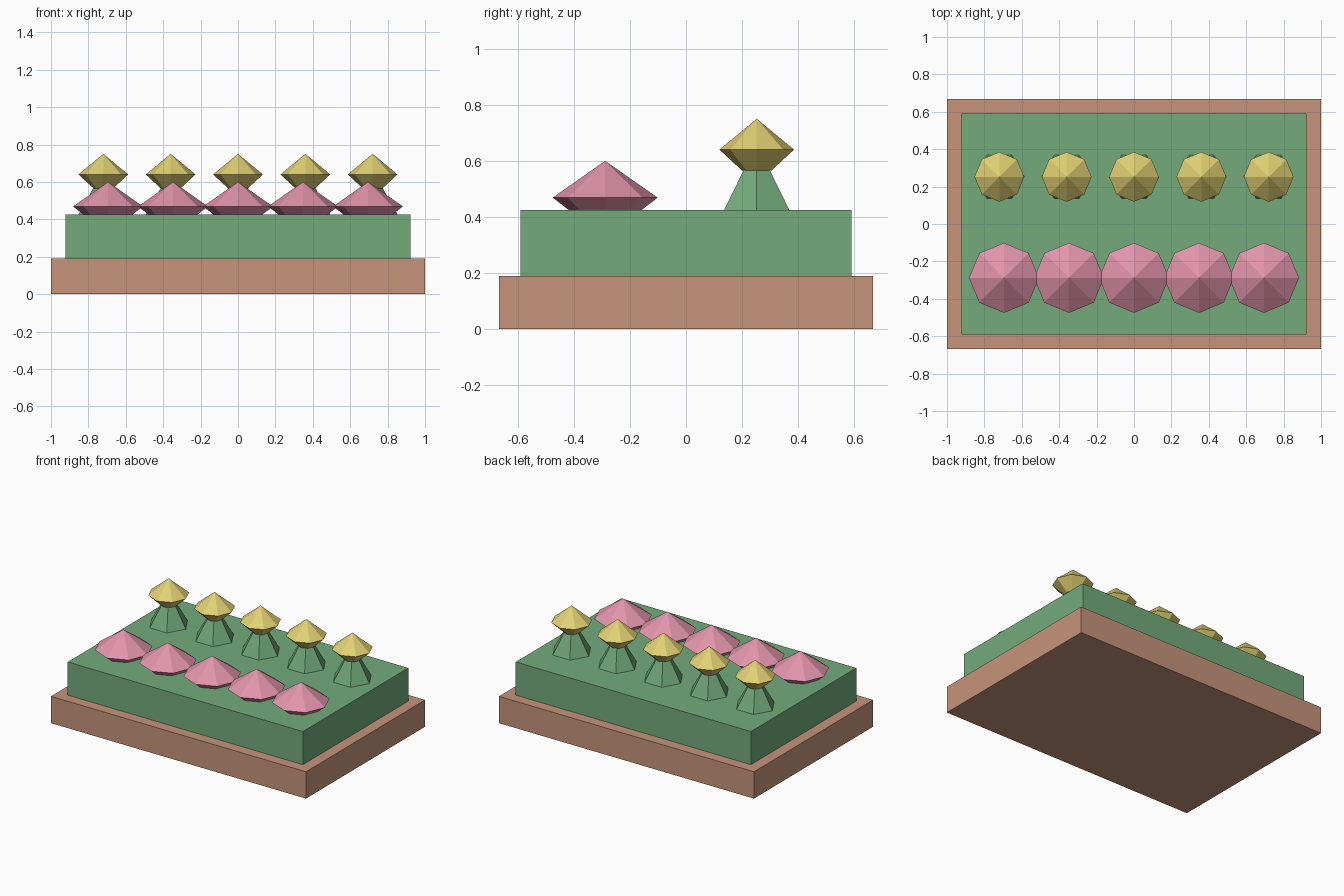
import bpy, bmesh
from math import cos, sin, tau

cube = bpy.data.objects.get("Cube")
if cube:
    bpy.data.objects.remove(cube, do_unlink=True)


def material(name, rgb):
    """Flat material from an 8-bit display colour, stored as linear."""
    colour = [((c / 255 + 0.055) / 1.055) ** 2.4 for c in rgb] + [1]
    mat = bpy.data.materials.new(name)
    mat.use_nodes = True
    mat.diffuse_color = colour
    mat.node_tree.nodes["Principled BSDF"].inputs["Base Color"].default_value = colour
    return mat


def finish(name, bm, mat):
    bmesh.ops.recalc_face_normals(bm, faces=bm.faces)
    mesh = bpy.data.meshes.new(name)
    bm.to_mesh(mesh)
    bm.free()
    mesh.materials.append(mat)
    obj = bpy.data.objects.new(name, mesh)
    bpy.context.collection.objects.link(obj)
    return obj


def box(name, half_x, half_y, z0, z1, mat):
    bm = bmesh.new()
    bmesh.ops.create_cube(bm, size=2)
    for v in bm.verts:
        v.co = (v.co.x * half_x, v.co.y * half_y, z1 if v.co.z > 0 else z0)
    return finish(name, bm, mat)


def turned(name, sides, profile, x, y, mat):
    """Faceted solid of revolution; a radius of zero makes a point."""
    bm = bmesh.new()
    rings = []
    for r, z in profile:
        count = sides if r else 1
        rings.append([bm.verts.new((r * cos(tau * i / sides), r * sin(tau * i / sides), z))
                      for i in range(count)])
    for low, high in zip(rings, rings[1:]):
        for i in range(sides):
            j = (i + 1) % sides
            if len(high) == 1:
                bm.faces.new((low[i], low[j], high[0]))
            else:
                bm.faces.new((low[i], low[j], high[j], high[i]))
    for ring in (rings[0], rings[-1]):
        if len(ring) > 1:
            bm.faces.new(ring)
    obj = finish(name, bm, mat)
    obj.location = (x, y, 0)
    return obj


clay = material("clay brown", (198, 148, 123))
leaf = material("leaf green", (115, 171, 123))
yellow = material("soft yellow", (224, 208, 114))
pink = material("rose pink", (226, 148, 172))

# Planter tray and raised bed
box("tray", 1, 0.667, 0, 0.19, clay)
box("bed", 0.922, 0.59, 0.19, 0.425, leaf)

# Two rows of five flowers
for i in range(-2, 3):
    n = i + 3
    # Back row: tapered stem with a gem-shaped bloom
    x, y = i * 0.36, 0.252
    turned(f"stem_{n}", 6, [(0.134, 0.425), (0.053, 0.568)], x, y, leaf)
    turned(f"tall_bloom_{n}", 8, [(0.053, 0.566), (0.133, 0.64), (0, 0.75)], x, y, yellow)
    # Front row: wide low bloom
    turned(f"low_bloom_{n}", 8, [(0.13, 0.425), (0.187, 0.469), (0, 0.60)],
           i * 0.3475, -0.288, pink)
